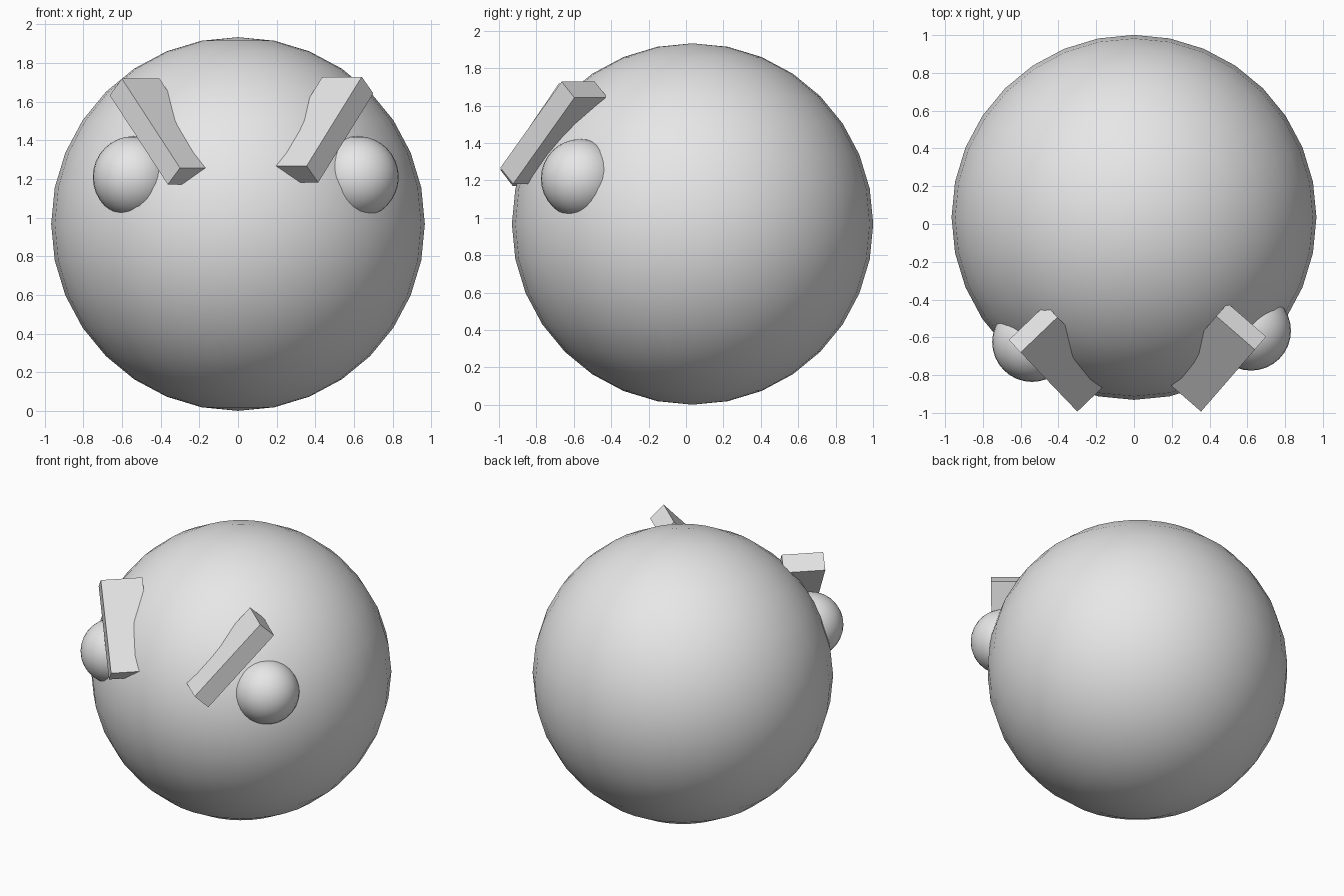
import bpy
import bmesh
from mathutils import Vector

if "Cube" in bpy.data.objects:
    bpy.data.objects.remove(bpy.data.objects["Cube"])

grey = bpy.data.materials.new("plain grey")
grey.diffuse_color = (0.8, 0.8, 0.8, 1)
grey.use_nodes = True
grey.node_tree.nodes["Principled BSDF"].inputs["Base Color"].default_value = grey.diffuse_color


def ball(name, centre, radius):
    """Smooth sphere with 32 segments and 16 rings."""
    bpy.ops.mesh.primitive_uv_sphere_add(
        segments=32, ring_count=16, radius=radius, location=centre)
    ob = bpy.context.object
    ob.name = name
    ob.data.materials.append(grey)
    bpy.ops.object.shade_smooth()
    return ob


def brow(name, top, bottom, side, depth=0.27, thick=0.125):
    """Flat-sided bar whose outer front edge runs from top to bottom."""
    top, bottom = Vector(top), Vector(bottom)
    length = bottom - top
    # level direction into the head, square to the slope
    inward = Vector((-length.y * side, length.x * side, 0)).normalized()
    if inward.y < 0:
        inward = -inward
    under = inward.cross(length).normalized()
    if under.z > 0:
        under = -under
    bm = bmesh.new()
    bmesh.ops.create_cube(bm, size=1)
    for v in bm.verts:
        a, b, c = (v.co.x + 0.5, v.co.y + 0.5, v.co.z + 0.5)
        v.co = top + length * a + inward * depth * b + under * thick * c
    bmesh.ops.recalc_face_normals(bm, faces=bm.faces)
    mesh = bpy.data.meshes.new(name)
    bm.to_mesh(mesh)
    bm.free()
    mesh.materials.append(grey)
    ob = bpy.data.objects.new(name, mesh)
    bpy.context.collection.objects.link(ob)
    return ob


# Round body
ball("body", (0, 0.035, 0.967), 0.966)

# Bulging eyes, half sunk into the body
ball("left_eye", (-0.54, -0.625, 1.21), 0.211)
ball("right_eye", (0.62, -0.565, 1.21), 0.211)

# Slanted angry brows
brow("left_brow", (-0.60, -0.68, 1.718), (-0.30, -0.993, 1.257), -1)
brow("right_brow", (0.64, -0.665, 1.728), (0.355, -0.993, 1.267), 1)
